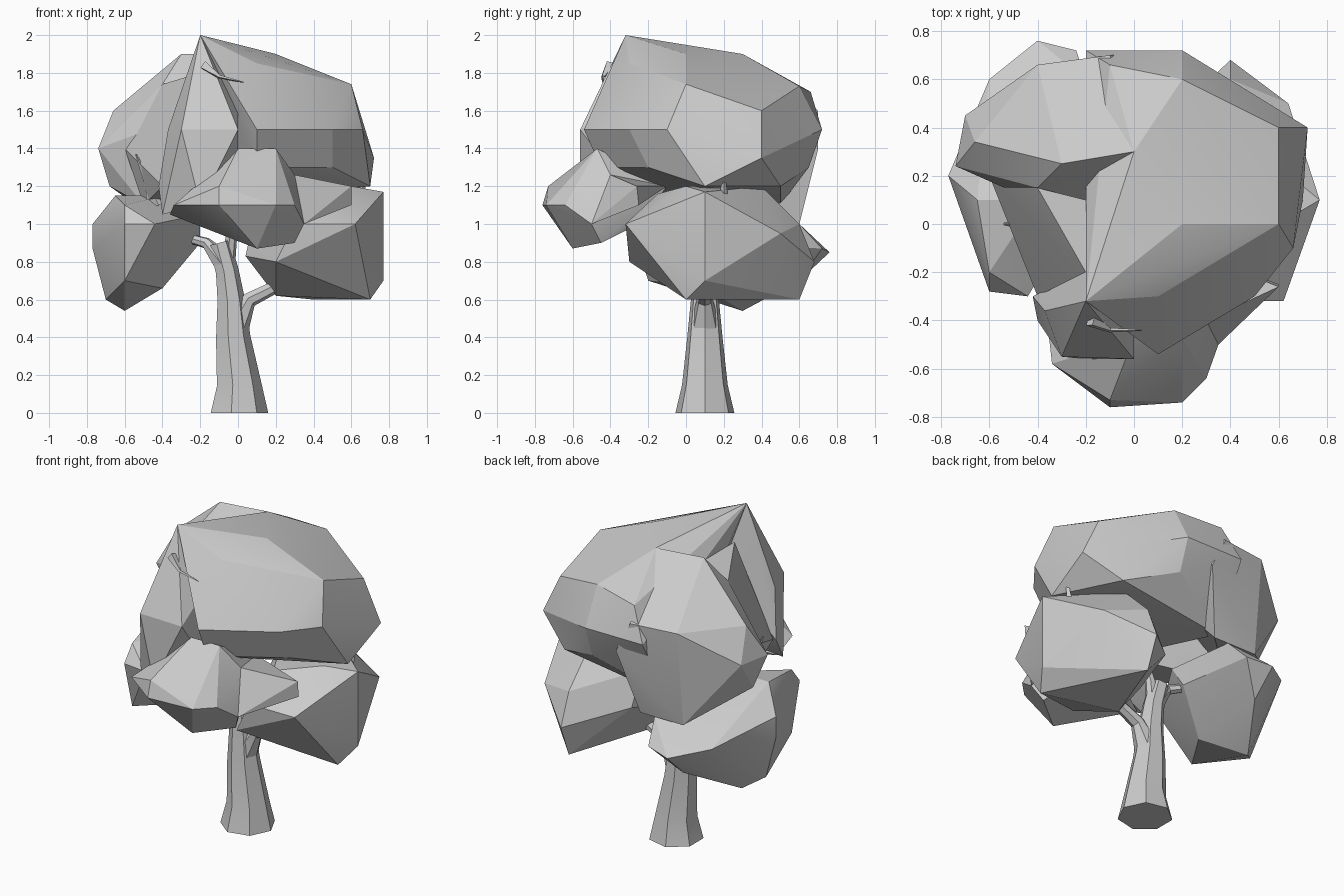
import bpy
import bmesh
import math
from mathutils import Vector

old = bpy.data.objects.get("Cube")
if old:
    bpy.data.objects.remove(old, do_unlink=True)

# Single plain grey for the whole tree
grey = bpy.data.materials.new("plain_grey")
grey.use_nodes = True
colour = (0.6, 0.6, 0.6, 1)
grey.diffuse_color = colour
grey.node_tree.nodes["Principled BSDF"].inputs["Base Color"].default_value = colour


def finish(name, bm, angle):
    """Turn a bmesh into a shaded object."""
    bmesh.ops.recalc_face_normals(bm, faces=bm.faces)
    mesh = bpy.data.meshes.new(name)
    bm.to_mesh(mesh)
    bm.free()
    mesh.materials.append(grey)
    obj = bpy.data.objects.new(name, mesh)
    bpy.context.collection.objects.link(obj)
    bpy.ops.object.select_all(action="DESELECT")
    obj.select_set(True)
    bpy.context.view_layer.objects.active = obj
    bpy.ops.object.shade_smooth_by_angle(angle=math.radians(angle))
    return obj


def clump(name, *corners):
    """Faceted foliage mass: the convex hull of its main corners."""
    bm = bmesh.new()
    for corner in corners:
        bm.verts.new(corner)
    hull = bmesh.ops.convex_hull(bm, input=bm.verts)
    loose = {v for v in hull["geom_interior"] + hull["geom_unused"]
             if isinstance(v, bmesh.types.BMVert)}
    bmesh.ops.delete(bm, geom=list(loose), context="VERTS")
    bmesh.ops.dissolve_limit(bm, angle_limit=math.radians(4),
                             verts=bm.verts, edges=bm.edges)
    return finish(name, bm, 18)


def limb(name, thick, thin, *path, sides=7):
    """Tube along a path whose radius eases from thick to thin."""
    bm = bmesh.new()
    points = [Vector(p) for p in path]
    last = len(points) - 1
    rings = []
    for i, point in enumerate(points):
        ahead = points[min(i + 1, last)]
        behind = points[max(i - 1, 0)]
        turn = Vector((0, 0, 1)).rotation_difference(ahead - behind)
        radius = thin + (thick - thin) * (1 - i / last) ** 2
        ring = []
        for k in range(sides):
            a = math.tau * k / sides
            spoke = Vector((math.cos(a), math.sin(a), 0)) * radius
            ring.append(bm.verts.new(point + turn @ spoke))
        rings.append(ring)
    for low, high in zip(rings, rings[1:]):
        for k in range(sides):
            n = (k + 1) % sides
            bm.faces.new((low[k], low[n], high[n], high[k]))
    bm.faces.new(rings[0][::-1])
    bm.faces.new(rings[-1])
    return finish(name, bm, 30)


# Corners shared by neighbouring foliage masses
summit = (-.2, -.32, 2)
ridge = (0, .3, 1.9)
shoulder = (-.4, .15, 1.74)
notch = (.3, -.4, 1.26)
hollow = (.35, -.5, 1)

# Upper foliage
clump("crown", summit, ridge,
      (.1, -.3, 1.85), (.2, 0, 1.9), (.6, 0, 1.74), (.6, .4, 1.6),
      (.2, .6, 1.73), (-.1, .66, 1.7), (.2, .72, 1.5), (-.2, .72, 1.5),
      (.72, .4, 1.35), (.66, -.1, 1.5), (.5, -.3, 1.5), (.1, -.54, 1.5),
      (.1, -.45, 1.3), (.5, -.2, 1.3), (.7, .1, 1.2), (.5, .5, 1.2),
      (.2, .65, 1.3), (-.2, .5, 1.1), (0, -.1, 1.15))

clump("crown_right_lobe", ridge, shoulder,
      (-.74, .24, 1.4), (-.66, .34, 1.6), (-.3, .25, 1.9), (-.7, .45, 1.4),
      (-.4, .66, 1.6), (-.1, .7, 1.6), (-.68, .3, 1.2), (-.5, .2, 1.1),
      (-.4, .6, 1), (-.1, .6, 1), (0, .7, 1.4), (-.2, 0, 1.6))

clump("crown_valley", shoulder,
      (-.6, .2, 1.4), (-.5, .1, 1.1), (-.4, -.3, 1.2), (-.2, -.2, 1.8),
      (-.2, .1, 1.8), (-.1, 0, 1.1))

clump("crown_front_lobe", summit,
      (-.2, -.4, 1.8), (-.37, -.36, 1.5), (-.42, -.3, 1.2), (-.4, -.4, 1.05),
      (-.3, -.55, 1.5), (0, -.56, 1.5), (-.2, -.56, 1.1), (0, -.3, 1.15),
      (0, -.1, 1.8))

# Lower foliage
clump("front_clump", notch, hollow,
      (0, -.47, 1.4), (.2, -.47, 1.4), (-.1, -.73, 1.2), (-.1, -.76, 1.1),
      (.2, -.74, 1.1), (.3, -.64, 1.1), (.3, -.45, .9), (.1, -.6, .87),
      (-.34, -.58, 1.1), (-.36, -.4, 1.05), (.2, -.1, 1.2), (.2, -.25, 1))

clump("bridge_clump", notch, hollow,
      (.6, -.26, 1.2), (.6, -.25, 1.1), (.2, -.1, 1.2))

clump("left_clump",
      (.77, .1, 1.17), (.6, 0, 1.2), (.4, .4, 1.2), (.35, -.15, 1.16),
      (.62, -.32, 1), (.3, -.32, 1), (.2, -.3, .8), (.04, .1, .83),
      (.2, .1, .62), (.7, 0, .6), (.77, .1, .7), (.4, .6, .6),
      (.4, .68, .8), (.64, .5, .95), (.1, .4, .9), (.1, .3, 1.1),
      (.4, .6, 1))

clump("right_clump",
      (-.77, .2, 1), (-.65, .1, 1.15), (-.6, -.2, 1.1), (-.4, .1, 1.15),
      (-.6, -.28, 1), (-.44, -.3, 1), (-.2, .1, 1.05), (-.2, .2, .9),
      (-.4, .1, .66), (-.6, .3, .54), (-.7, .2, .6), (-.77, .2, .87),
      (-.6, -.2, .7), (-.4, .76, .85), (-.24, .72, .87), (-.6, .6, .9),
      (-.4, .6, .7), (-.2, .6, 1))

# Trunk and its forks
limb("trunk", .16, .06, (0, .1, 0), (0, .1, .15), (-.03, .1, .4),
     (-.04, .1, .6), (-.06, .1, .75), (-.1, .1, .9))
limb("left_branch", .08, .03, (-.02, .1, .45), (.06, .1, .6), (.3, .1, .72))
limb("right_branch", .06, .02, (-.08, .1, .8), (-.17, .1, .9), (-.35, .2, .95))
limb("upper_branch", .04, .03, (-.06, .1, .7), (-.04, .1, .9), (0, 0, 1.25))

# Bare twigs poking out of the leaves
limb("left_twig", .03, .01, (.64, .2, 1.1), (.66, .2, 1.2),
     (.67, .2, 1.33), sides=4)
limb("right_twig", .07, .005, (-.42, 0, 1.1), (-.47, 0, 1.2),
     (-.54, 0, 1.37), sides=4)
limb("front_twig", .03, .003, (-.18, -.4, 1.84), (-.1, -.44, 1.78),
     (.03, -.44, 1.75), sides=4)
